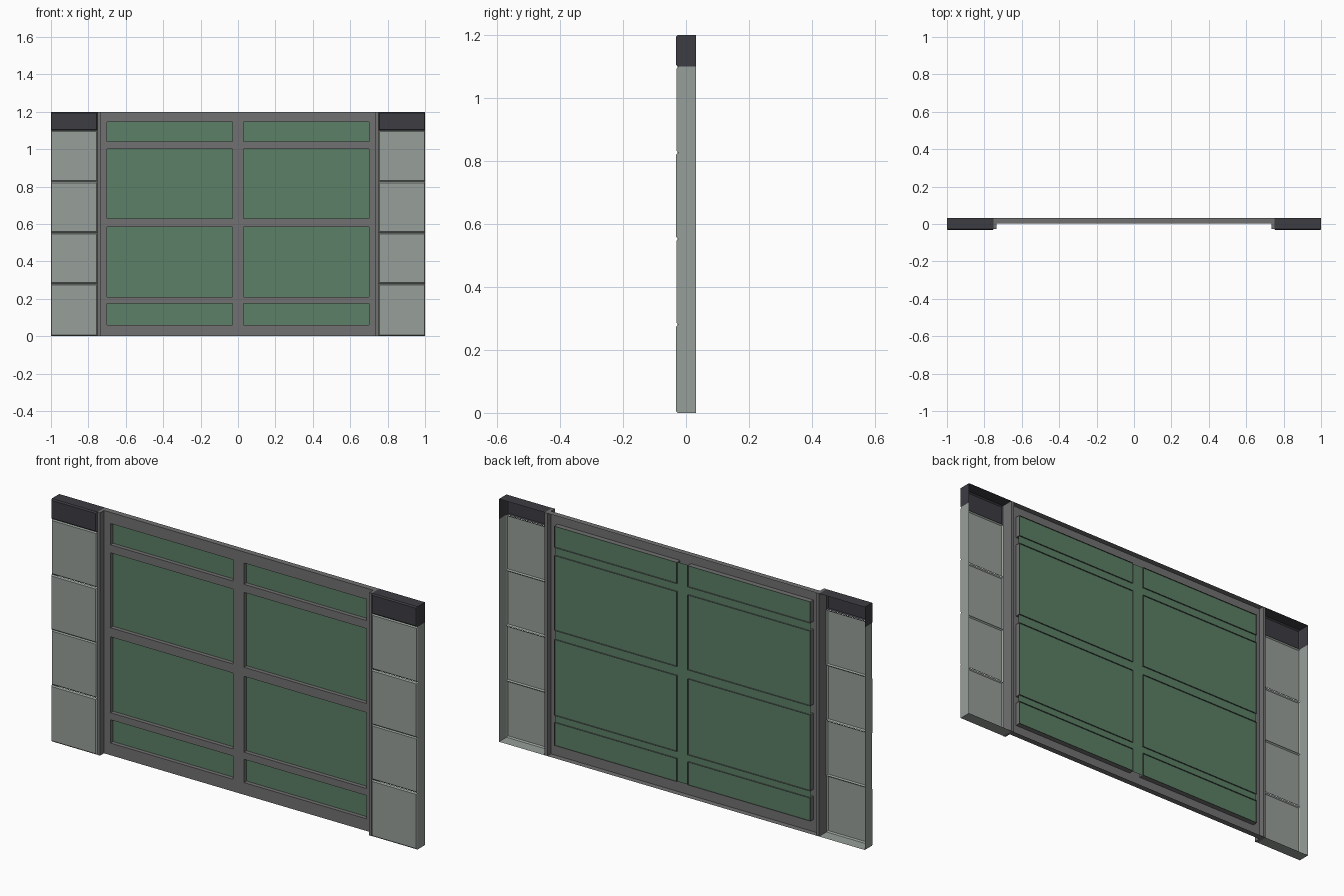
import bpy

if "Cube" in bpy.data.objects:
    bpy.data.objects.remove(bpy.data.objects["Cube"])

def material(name, rgb):
    m = bpy.data.materials.new(name)
    m.diffuse_color = (*rgb, 1)
    m.use_nodes = True
    m.node_tree.nodes["Principled BSDF"].inputs["Base Color"].default_value = m.diffuse_color
    return m

STONE = material("pale stone", (0.31, 0.345, 0.318))
CAP = material("dark cap", (0.046, 0.045, 0.055))
FRAME = material("grey frame", (0.17, 0.165, 0.165))
GLASS = material("green glass", (0.105, 0.216, 0.133))

def mesh_object(name, quads, mat):
    """Object from a list of quads, each a list of corner points."""
    verts, faces = [], []
    for q in quads:
        faces.append(range(len(verts), len(verts) + len(q)))
        verts += q
    me = bpy.data.meshes.new(name)
    me.from_pydata(verts, [], [list(f) for f in faces])
    me.materials.append(mat)
    ob = bpy.data.objects.new(name, me)
    bpy.context.collection.objects.link(ob)
    return ob

def flat(x0, x1, z0, z1, y):
    return [(x0, y, z0), (x1, y, z0), (x1, y, z1), (x0, y, z1)]

def walls(x0, x1, z0, z1, y0, y1, inward=False):
    """Four thin walls around a rectangle, running from y0 to y1."""
    c = [(x0, z0), (x1, z0), (x1, z1), (x0, z1)]
    out = []
    for i in range(4):
        (a, b), (d, e) = c[i], c[(i + 1) % 4]
        q = [(a, y0, b), (a, y1, b), (d, y1, e), (d, y0, e)]
        out.append(q if inward else q[::-1])
    return out

def mirrored(quads, s):
    if s > 0:
        return quads
    return [[(-x, y, z) for x, y, z in reversed(q)] for q in quads]

BACK, FACE = 0.032, 0.004
HOLE_X = [(-0.70, -0.03), (0.03, 0.70)]
HOLE_Z = [(0.06, 0.175), (0.21, 0.585), (0.63, 1.0), (1.04, 1.145)]

# window frame: pressed front sheet with openings, thin walls running back
xs = [-0.738] + [v for h in HOLE_X for v in h] + [0.738]
zs = [0.0] + [v for h in HOLE_Z for v in h] + [1.2]
quads = []
for i in range(len(xs) - 1):
    for j in range(len(zs) - 1):
        cell = (xs[i], xs[i + 1], zs[j], zs[j + 1])
        if i % 2 and j % 2:
            quads += walls(*cell, FACE, BACK - 0.002, inward=True)
        else:
            quads.append(flat(*cell, FACE))
quads += walls(-0.738, 0.738, 0, 1.2, FACE, BACK)
mesh_object("window_frame", quads, FRAME)

# glass sheet behind the bars
mesh_object("glass_sheet", [flat(-0.70, 0.70, 0.06, 1.145, 0.024)], GLASS)

def block_shell(z0, z1, b, front, bottom, top):
    """Hollow block: bevelled front, outer side, optional bottom and top."""
    x0, x1, y = 0.75, 1.0, front + b
    o = [(x0, y, z0), (x1, y, z0), (x1, y, z1), (x0, y, z1)]
    n = flat(x0 + b, x1 - b * 0.5, z0 + b, z1 - b, front)
    out = [n] + [[o[i], o[(i + 1) % 4], n[(i + 1) % 4], n[i]] for i in range(4)]
    out.append([(x1, y, z0), (x1, BACK, z0), (x1, BACK, z1), (x1, y, z1)])
    if bottom:
        out.append([(x0, y, z0), (x0, BACK, z0), (x1, BACK, z0), (x1, y, z0)])
    if top:
        out.append([(x0, y, z1), (x1, y, z1), (x1, BACK, z1), (x0, BACK, z1)])
    return out

for s, side in ((-1, "left"), (1, "right")):
    # stacked stone blocks
    levels = [0, 0.28, 0.553, 0.826, 1.1]
    for k in range(4):
        q = block_shell(levels[k], levels[k + 1], 0.006,
                        -0.032 if k % 2 == 0 else -0.030, k == 0, False)
        mesh_object(f"{side}_stone_block_{k + 1}", mirrored(q, s), STONE)
    # dark cap
    mesh_object(f"{side}_cap",
                mirrored(block_shell(1.1, 1.2, 0.006, -0.032, False, True), s), CAP)
    # jamb between pillar and window
    q = walls(0.736, 0.75, 0, 1.2, -0.027, BACK)
    q += [flat(0.736, 0.75, 0, 1.2, -0.027), flat(0.736, 0.75, 0, 1.2, BACK)[::-1]]
    mesh_object(f"{side}_jamb", mirrored(q, s), FRAME)
